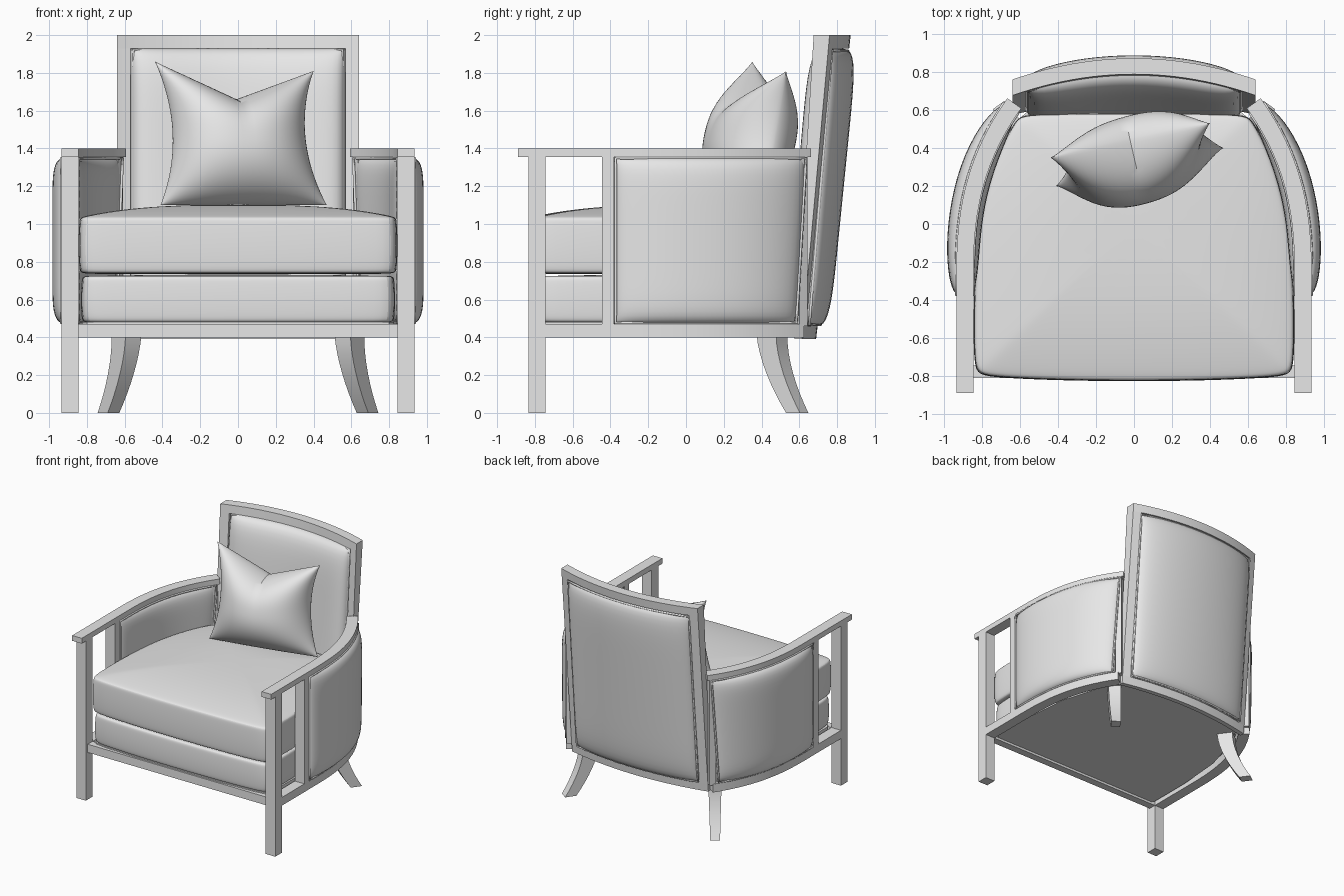
import bpy, bmesh, math
from mathutils import Vector

if "Cube" in bpy.data.objects:
    bpy.data.objects.remove(bpy.data.objects["Cube"])

# One plain grey for everything
grey = bpy.data.materials.new("plain_grey")
grey.use_nodes = True
grey.diffuse_color = (0.8, 0.8, 0.8, 1)
grey.node_tree.nodes["Principled BSDF"].inputs["Base Color"].default_value = (0.8, 0.8, 0.8, 1)


def finish(name, bm, subsurf=0):
    bmesh.ops.remove_doubles(bm, verts=bm.verts, dist=0.0005)
    bmesh.ops.recalc_face_normals(bm, faces=bm.faces)
    mesh = bpy.data.meshes.new(name)
    bm.to_mesh(mesh)
    bm.free()
    mesh.materials.append(grey)
    ob = bpy.data.objects.new(name, mesh)
    bpy.context.collection.objects.link(ob)
    if subsurf:
        mod = ob.modifiers.new("Soft", "SUBSURF")
        mod.levels = mod.render_levels = subsurf
    bpy.ops.object.select_all(action="DESELECT")
    ob.select_set(True)
    bpy.context.view_layer.objects.active = ob
    bpy.ops.object.shade_smooth_by_angle(angle=math.radians(35))


def loft(name, rings, subsurf=0):
    """Skin a list of closed rings and cap both ends."""
    bm = bmesh.new()
    rows = [[bm.verts.new(p) for p in ring] for ring in rings]
    n = len(rows[0])
    for a, b in zip(rows, rows[1:]):
        for i in range(n):
            bm.faces.new((a[i], a[(i + 1) % n], b[(i + 1) % n], b[i]))
    bm.faces.new(rows[0])
    bm.faces.new(rows[-1])
    finish(name, bm, subsurf)


def box(name, x0, x1, y0, y1, z0, z1):
    loft(name, [[(x0, y0, z), (x1, y0, z), (x1, y1, z), (x0, y1, z)] for z in (z0, z1)])


def puff(name, base, normal, front, back, pa, pc, q, n=28):
    """Upholstered pad: two bulging sheets that meet at the border."""
    bm = bmesh.new()
    ts = [math.sin(math.pi / 2 * (2 * i / n - 1)) for i in range(n + 1)]
    for depth in (front, -back):
        rows = []
        for c in ts:
            row = []
            for a in ts:
                swell = max(0, (1 - abs(a) ** pa) * (1 - abs(c) ** pc)) ** q
                row.append(bm.verts.new(base(a, c) + normal(a, c) * depth * swell))
            rows.append(row)
        for r, s in zip(rows, rows[1:]):
            for i in range(n):
                bm.faces.new((r[i], r[i + 1], s[i + 1], s[i]))
    finish(name, bm)


def piping(name, base, normal, offset, n=16):
    """Thin welt around the border of a pad."""
    ts = [2 * i / n - 1 for i in range(n)]
    loop = [(t, -1) for t in ts] + [(1, t) for t in ts]
    loop += [(-t, 1) for t in ts] + [(-1, -t) for t in ts]
    curve = bpy.data.curves.new(name, "CURVE")
    curve.dimensions = "3D"
    curve.bevel_depth = 0.008
    curve.bevel_resolution = 1
    spline = curve.splines.new("POLY")
    spline.points.add(len(loop) - 1)
    for pt, (a, c) in zip(spline.points, loop):
        pt.co = (*(base(a * 0.985, c * 0.985) + normal(a, c) * offset), 1)
    spline.use_cyclic_u = True
    curve.materials.append(grey)
    bpy.context.collection.objects.link(bpy.data.objects.new(name, curve))


# Plan curve of the arms
def arm_x(y):
    return 0.89 - 0.31 * max(0, y + 0.3) ** 2.6


def arm_normal(y):
    return Vector((0.02, arm_x(y - 0.01) - arm_x(y + 0.01), 0)).normalized()


def rail(name, side, y0, y1, half, z0, z1, n=24):
    rings = []
    for i in range(n + 1):
        y = y0 + (y1 - y0) * i / n
        mid, off = Vector((arm_x(y), y, 0)), arm_normal(y) * half
        ring = [mid - off, mid + off, mid + off, mid - off]
        rings.append([(side * v.x, v.y, z) for v, z in zip(ring, (z0, z0, z1, z1))])
    loft(name, rings)


# Arms, legs and side pads
for side, label in ((1, "left"), (-1, "right")):
    inner, outer = sorted((side * 0.845, side * 0.935))
    box(label + "_front_leg", inner, outer, -0.835, -0.745, 0, 1.36)
    rail(label + "_arm_rail", side, -0.89, 0.635, 0.045, 1.355, 1.4)
    rail(label + "_base_rail", side, -0.75, 0.6, 0.045, 0.4, 0.47)
    rail(label + "_middle_post", side, -0.445, -0.38, 0.045, 0.46, 1.36, 4)
    rail(label + "_rear_arm_post", side, 0.58, 0.62, 0.04, 0.46, 1.36, 2)

    # The rear edge of each side pad leans with the backrest
    def arm_y(a, c):
        rear = 0.592 + 0.025 * c
        return -0.38 + (rear + 0.38) * (a + 1) / 2

    def arm_base(a, c, side=side):
        y = arm_y(a, c)
        return Vector((side * arm_x(y), y, 0.9125 + 0.4425 * c))

    def arm_out(a, c, side=side):
        v = arm_normal(arm_y(a, c))
        return Vector((side * v.x, v.y, 0))

    puff(label + "_arm_pad", arm_base, arm_out, 0.1, 0.078, 3, 8, 0.3)
    piping(label + "_arm_outer_piping", arm_base, arm_out, 0.045)
    piping(label + "_arm_inner_piping", arm_base, arm_out, -0.045)

    # Splayed back leg, swept outward along a curve
    out, across = Vector((0.58, 0.81, 0)), Vector((0.81, -0.58, 0))
    rings = []
    for i in range(9):
        t = i / 8
        mid = Vector((0.59, 0.455, 0.42 * (1 - t))) + out * (0.165 * t ** 1.7)
        r, w = 0.064 - 0.018 * t, 0.052 - 0.014 * t
        ring = [mid + out * r * j + across * w * k for j, k in ((-1, -1), (1, -1), (1, 1), (-1, 1))]
        rings.append([(side * v.x, v.y, v.z) for v in ring])
    loft(label + "_back_leg", rings)

box("front_rail", -0.85, 0.85, -0.81, -0.745, 0.4, 0.47)


# Leaning, curved backrest that thickens towards the top
def back_y(x, z):
    h = (z - 0.4) / 1.6
    return 0.595 + 0.123 * h + (0.075 + 0.037 * h) * (1 - (x / 0.64) ** 2)


def back_half(z):
    return 0.02 + 0.022 * (z - 0.4) / 1.6


def back_bar(name, x0, x1, z0, z1, n):
    rings = []
    for i in range(n + 1):
        x = x0 + (x1 - x0) * i / n
        rings.append([(x, back_y(x, z) + d * back_half(z), z)
                      for d, z in ((-1, z0), (1, z0), (1, z1), (-1, z1))])
    loft(name, rings)


back_bar("back_top_rail", -0.64, 0.64, 1.93, 2.0, 24)
back_bar("back_bottom_rail", -0.64, 0.64, 0.39, 0.46, 24)
back_bar("back_left_post", 0.57, 0.64, 0.46, 1.93, 2)
back_bar("back_right_post", -0.64, -0.57, 0.46, 1.93, 2)


def back_base(a, c):
    x, z = 0.57 * a, 1.195 + 0.735 * c
    return Vector((x, back_y(x, z), z))


def back_out(a, c):
    return Vector((0.2 * a, 1, -0.08)).normalized()


puff("back_pad", back_base, back_out, 0.085, 0.13, 5, 7, 0.3)
piping("back_rear_piping", back_base, back_out, 0.036)
piping("back_front_piping", back_base, back_out, -0.036)

# Seat layers share one plan outline
half = [(0.4, -0.82), (0.72, -0.805), (0.815, -0.79), (0.842, -0.74), (0.842, -0.35),
        (0.81, 0.05), (0.72, 0.36), (0.62, 0.55), (0.58, 0.575), (0.3, 0.58)]
outline = [(0, -0.825)] + half + [(0, 0.58)] + [(-x, y) for x, y in reversed(half)]


def cushion(name, z0, z1, crown, scale=1.0):
    r = 0.025
    levels = [(0.5, z0), (0.96, z0), (0.99, z0 + 0.008), (1, z0 + r), (1.006, (z0 + z1) / 2), (1, z1 - r),
              (0.995, z1 - 0.004), (0.975, z1 + 0.004)]
    levels += [(s, z1 + crown * (1 - s ** 3)) for s in (0.92, 0.75, 0.5, 0.2)]
    loft(name, [[(x * s * scale, y * s * scale, z) for x, y in outline] for s, z in levels], 2)


cushion("seat_cushion", 0.735, 1.035, 0.068)
cushion("lower_cushion", 0.475, 0.722, 0.01, 0.985)


# Deck under the seat, bowed at the rear to meet the back rail
def deck_y(x, y):
    return y * 0.97 if y < 0.5 else y + 0.08 * (1 - (x / 0.62) ** 2)


loft("seat_deck", [[(x * 0.98, deck_y(x, y), z) for x, y in outline] for z in (0.42, 0.48)])

# Loose pillow with pinched edges and a chopped top
low_l, low_r = Vector((-0.41, 0.2, 1.1)), Vector((0.47, 0.4, 1.1))
top_l, top_r = Vector((-0.44, 0.35, 1.86)), Vector((0.4, 0.53, 1.81))


def pillow_base(a, c):
    u, v = (a + 1) / 2, (c + 1) / 2
    p = low_l.lerp(low_r, u).lerp(top_l.lerp(top_r, u), v)
    p.z -= 0.18 * (1 - abs(a)) * v ** 2
    p.x -= 0.08 * a * (1 - c * c)
    return p


def pillow_out(a, c):
    return Vector((0.21, -0.96, 0.17))


puff("throw_pillow", pillow_base, pillow_out, 0.26, 0.188, 2.4, 2.4, 0.6, 32)
